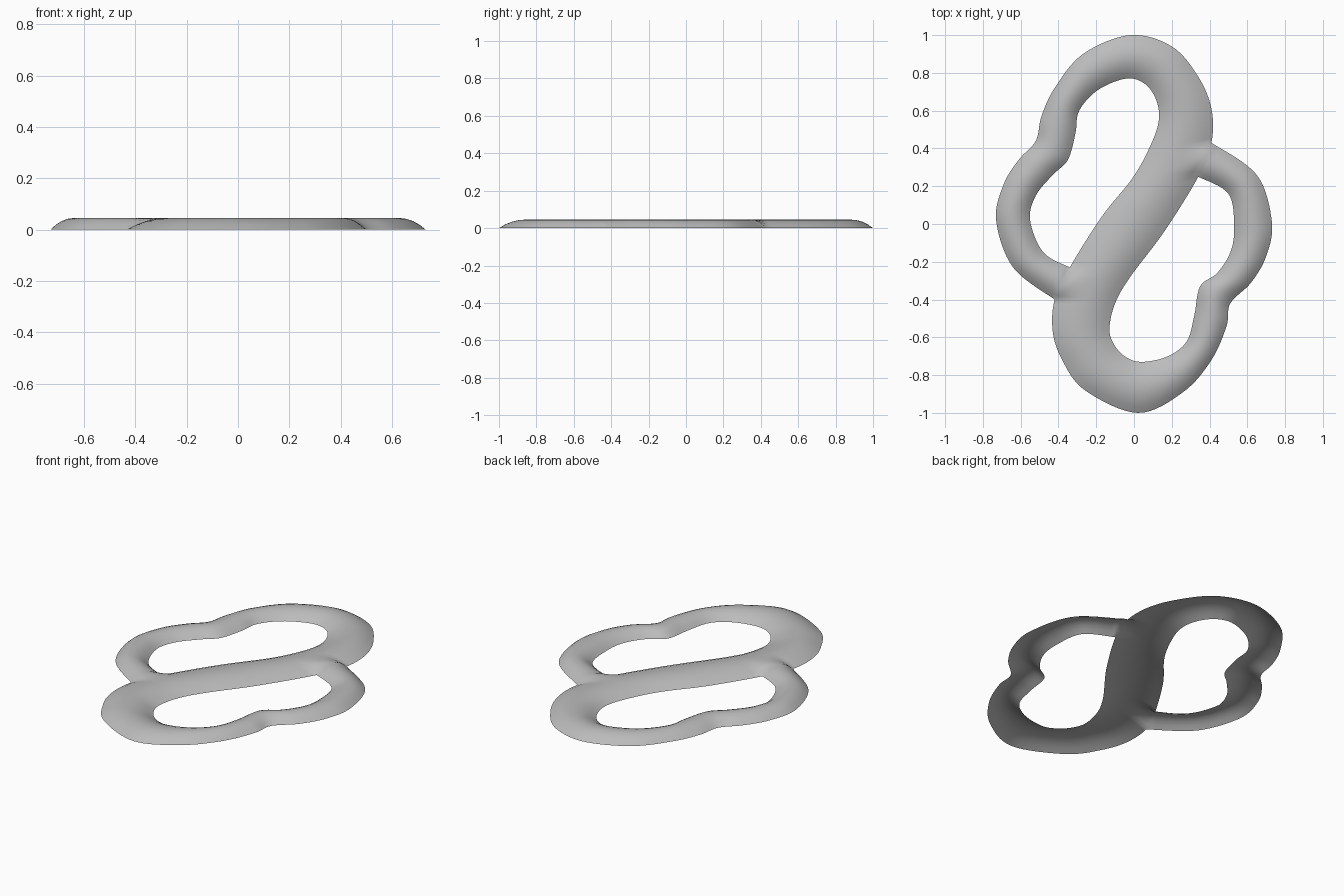
import bpy
import bmesh
from mathutils import Vector

cube = bpy.data.objects.get("Cube")
if cube:
    bpy.data.objects.remove(cube, do_unlink=True)

STEPS = 8          # subdivisions between stations, and columns across the band
HEIGHT = 0.045

# Stations along the band in hundredths: left edge x, y, then right edge x, y
upper_loop = [
    (-42, -40, -34, -23), (-64, -23, -48, -15), (-73, 2, -55, 2),
    (-69, 21, -52, 15), (-61, 34, -43, 26), (-52, 44, -35, 34),
    (-49, 57, -31, 48), (-42, 72, -29, 60), (-27, 90, -19, 71),
    (-2, 100, -4, 77), (20, 94, 6, 74), (34, 78, 12, 65),
    (41, 61, 13, 54), (41, 43, 8, 40), (34, 25, -1, 24),
]
lower_loop = [
    (16, -4, -17, 4), (-2, -28, -34, -23), (-10, -42, -42, -40),
    (-13, -55, -43, -57), (-11, -63, -38, -72), (-5, -70, -26, -88),
    (4, -73, 2, -100), (18, -70, 26, -89), (28, -62, 41, -72),
    (32, -48, 49, -54), (35, -33, 51, -42), (44, -26, 62, -31),
    (51, -15, 70, -17), (53, -2, 73, 1), (50, 16, 65, 26),
    (34, 25, 41, 43),
]
stations = [Vector(s) / 100 for s in upper_loop + lower_loop]

# The two places where a thin end runs into the side of the diagonal
right_joint = len(upper_loop) - 2
left_joint = len(upper_loop) + 1


def smooth_path(points):
    """Curve through all points, both band edges at once."""
    last = len(points) - 1
    path = []
    for i in range(last):
        before, start = points[max(i - 1, 0)], points[i]
        end, after = points[i + 1], points[min(i + 2, last)]
        for k in range(STEPS):
            t = k / STEPS
            path.append(start + (end - before) * (t / 2)
                        + (before * 2 - start * 5 + end * 4 - after) * (t * t / 2)
                        + (start * 3 - before - end * 3 + after) * (t ** 3 / 2))
    path.append(points[last])
    return path


def joint_factor(row, joint):
    """Square of the position across a joint: zero in its middle, one outside."""
    w = 2 * (row / STEPS - joint) - 1
    return min(w * w, 1)


def arched_row(row, edges):
    """One arched cross-section, raised on the side where a strand joins."""
    left, right = Vector(edges[:2]), Vector(edges[2:])
    points = []
    for col in range(STEPS + 1):
        v = 2 * col / STEPS - 1
        joint = right_joint if v < 0 else left_joint
        z = HEIGHT * (1 - v * v * joint_factor(row, joint))
        x, y = left.lerp(right, col / STEPS)
        points.append((x, y, z))
    return points


rows = [arched_row(i, e) for i, e in enumerate(smooth_path(stations))]

# Sew both ends of the band onto the sides of the diagonal
for col in range(STEPS + 1):
    rows[0][col] = rows[(left_joint + 1) * STEPS - col][STEPS]
    rows[-1][col] = rows[(right_joint + 1) * STEPS - col][0]

# Open arched sheet
bm = bmesh.new()
grid = [[bm.verts.new(p) for p in row] for row in rows]
for near, far in zip(grid, grid[1:]):
    for c in range(STEPS):
        bm.faces.new((near[c], near[c + 1], far[c + 1], far[c]))
bmesh.ops.remove_doubles(bm, verts=bm.verts, dist=0.0005)
for face in bm.faces:
    face.smooth = True

mesh = bpy.data.meshes.new("looped_band")
bm.to_mesh(mesh)
bm.free()
band = bpy.data.objects.new("looped_band", mesh)
bpy.context.collection.objects.link(band)

# Plain grey
grey = bpy.data.materials.new("plain_grey")
grey.use_nodes = True
colour = (0.5, 0.5, 0.5, 1)
grey.diffuse_color = colour
for node in grey.node_tree.nodes:
    if node.type == "BSDF_PRINCIPLED":
        node.inputs["Base Color"].default_value = colour
mesh.materials.append(grey)
